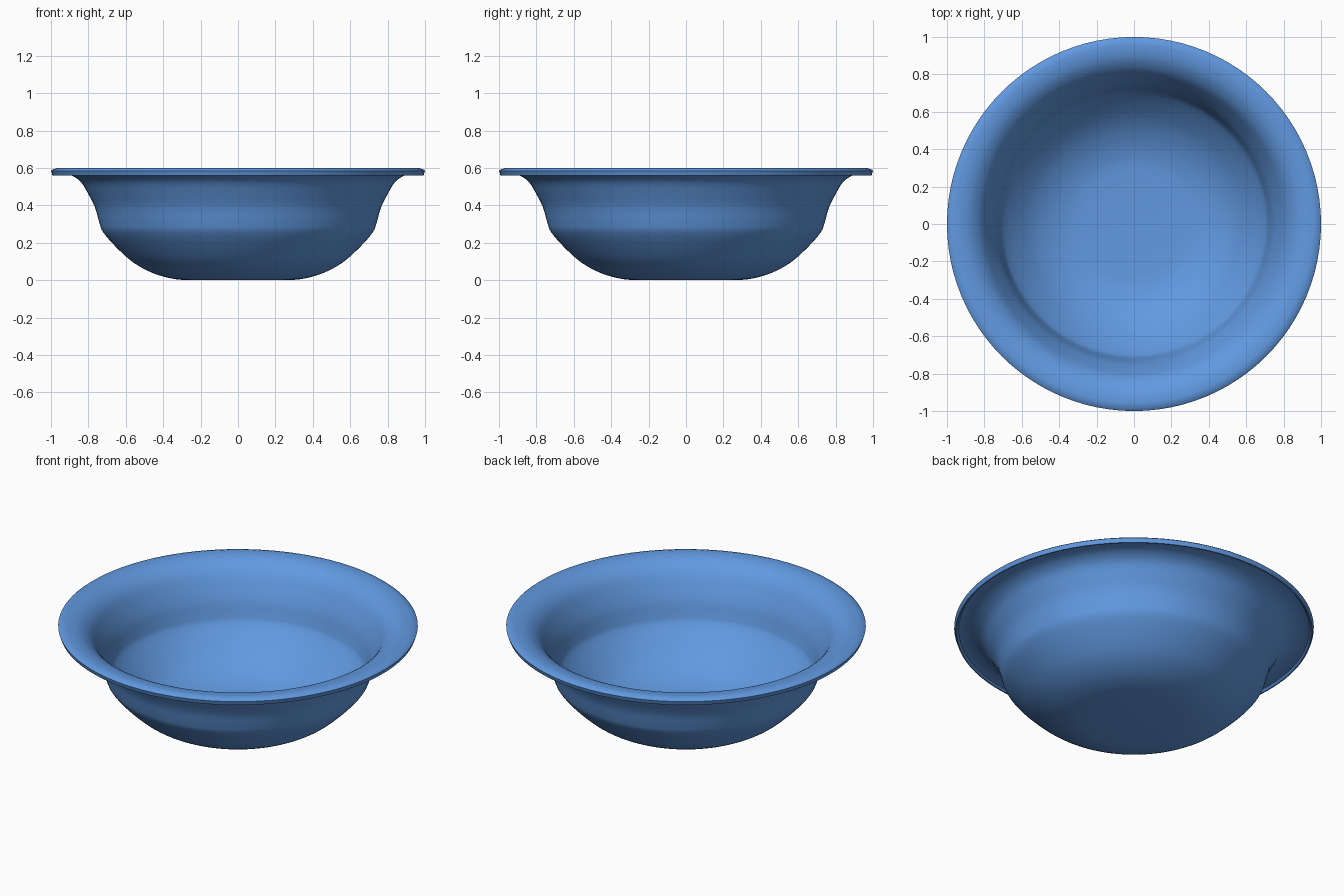
import bpy, bmesh, math
from mathutils import Vector

if "Cube" in bpy.data.objects:
    bpy.data.objects.remove(bpy.data.objects["Cube"])


def smooth_curve(points, steps=4):
    """Catmull-Rom curve through the profile points."""
    p = [Vector(q) for q in points]
    p = [2 * p[0] - p[1]] + p + [2 * p[-1] - p[-2]]
    out = []
    for i in range(1, len(p) - 2):
        a, b, c, d = p[i - 1:i + 3]
        for s in range(steps):
            t = s / steps
            out.append(0.5 * (2 * b + (c - a) * t + (2 * a - 5 * b + 4 * c - d) * t ** 2
                              + (3 * b - a - 3 * c + d) * t ** 3))
    return out + [p[-2]]


def lathe(name, profile, segments=96):
    bm = bmesh.new()
    verts = [bm.verts.new((r, 0, z)) for r, z in profile]
    edges = [bm.edges.new(pair) for pair in zip(verts, verts[1:])]
    bmesh.ops.spin(bm, geom=verts + edges, axis=(0, 0, 1), cent=(0, 0, 0),
                   angle=2 * math.pi, steps=segments, use_duplicate=False)
    bmesh.ops.remove_doubles(bm, verts=bm.verts, dist=0.0005)
    bmesh.ops.recalc_face_normals(bm, faces=bm.faces)
    mesh = bpy.data.meshes.new(name)
    bm.to_mesh(mesh)
    bm.free()
    obj = bpy.data.objects.new(name, mesh)
    bpy.context.collection.objects.link(obj)
    return obj


# Outer wall: flat foot, round belly, soft shoulder, flare under the rim
outer = smooth_curve([(0.28, 0), (0.36, 0.01), (0.46, 0.04), (0.56, 0.095), (0.65, 0.175),
                      (0.72, 0.255), (0.742, 0.31), (0.765, 0.39), (0.80, 0.46),
                      (0.84, 0.525), (0.89, 0.56), (0.94, 0.572), (0.975, 0.572)])
# Rim lip, slightly turned down
lip = [Vector(q) for q in [(0.985, 0.56), (0.992, 0.56), (1.0, 0.585), (0.99, 0.593)]]
# Inner wall, from rim down to the floor
inner = smooth_curve([(0.965, 0.6), (0.92, 0.597), (0.87, 0.58), (0.82, 0.54), (0.78, 0.475),
                      (0.742, 0.395), (0.72, 0.32), (0.70, 0.272), (0.63, 0.193),
                      (0.545, 0.119), (0.45, 0.066), (0.355, 0.036), (0.28, 0.027)])

bowl = lathe("bowl", [Vector((0, 0))] + outer + lip + inner + [Vector((0, 0.025))])

# Blue glaze
glaze = bpy.data.materials.new("blue")
glaze.diffuse_color = (0.12, 0.32, 0.75, 1)
glaze.use_nodes = True
glaze.node_tree.nodes["Principled BSDF"].inputs["Base Color"].default_value = glaze.diffuse_color
bowl.data.materials.append(glaze)

bpy.context.view_layer.objects.active = bowl
bowl.select_set(True)
bpy.ops.object.shade_smooth_by_angle(angle=math.radians(40))
